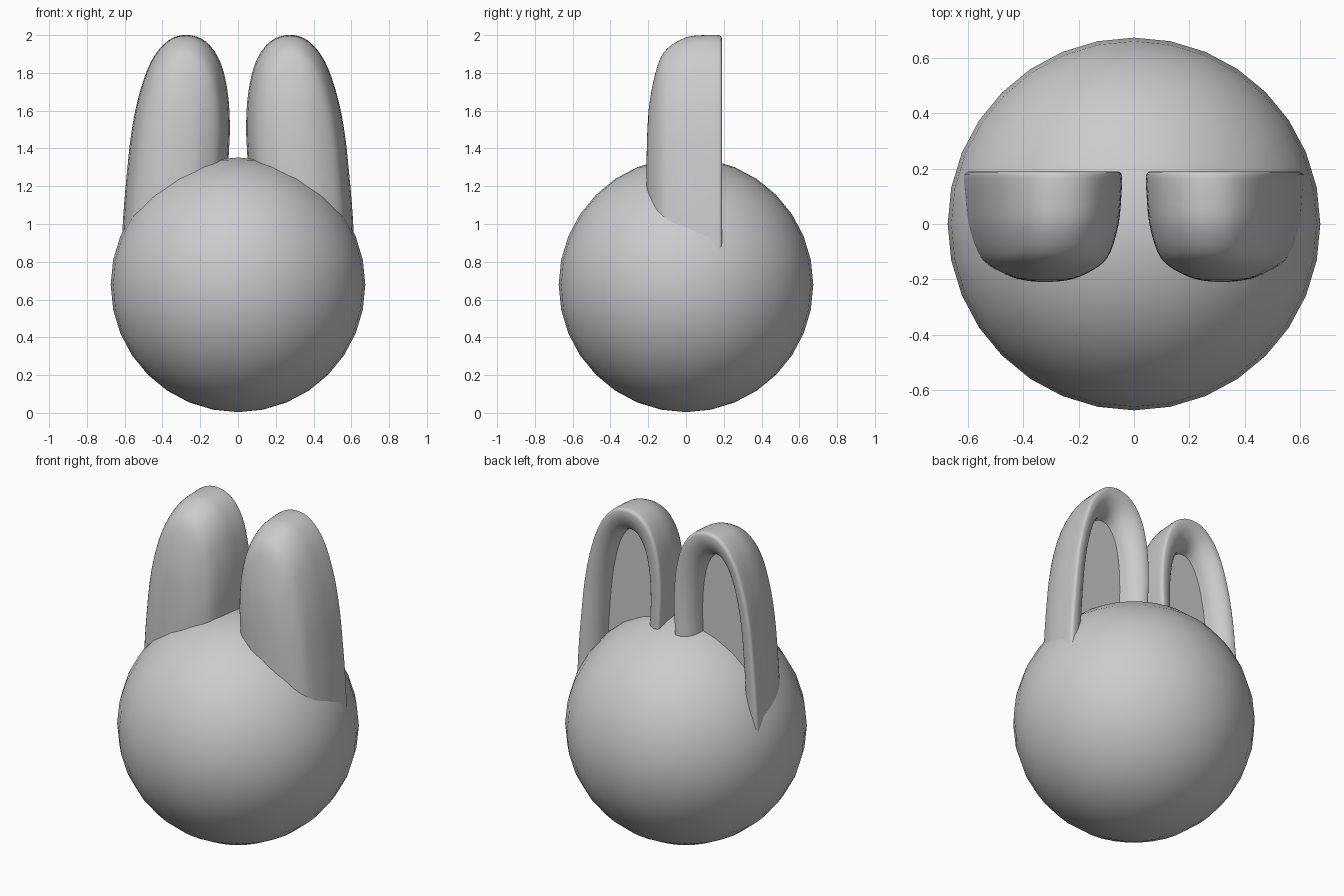
import bpy, bmesh
from mathutils import Vector

if "Cube" in bpy.data.objects:
    bpy.data.objects.remove(bpy.data.objects["Cube"])


def spline(pts, steps):
    """Catmull-Rom curve through the points."""
    p = [Vector(q) for q in pts]
    p = [2 * p[0] - p[1]] + p + [2 * p[-1] - p[-2]]
    out = []
    for i in range(1, len(p) - 2):
        a, b, c, d = p[i - 1:i + 3]
        for k in range(steps):
            t = k / steps
            out.append(0.5 * (2 * b + (c - a) * t + (2 * a - 5 * b + 4 * c - d) * t * t
                              + (3 * b - a - 3 * c + d) * t ** 3))
    return out + [p[-2]]


# round head
bpy.ops.mesh.primitive_uv_sphere_add(segments=32, ring_count=16, radius=0.674, location=(0, 0, 0.678))
head = bpy.context.object
head.name = "head"
bpy.ops.object.shade_smooth()

# ear outline (x, z), from the outer base over the tip to the inner base
outline = spline([(0.617, 0.85), (0.607, 1.05), (0.59, 1.25), (0.565, 1.48), (0.525, 1.68),
                  (0.46, 1.86), (0.37, 1.97), (0.27, 2.0), (0.17, 1.965), (0.095, 1.86),
                  (0.055, 1.7), (0.043, 1.52), (0.05, 1.35), (0.06, 1.15), (0.07, 0.85)], 4)

# ear layers (y, width scale, height scale): domed front, rounded rim, recessed back panel
layers = spline([(-0.21, 0.03, 0.05), (-0.205, 0.25, 0.36), (-0.19, 0.45, 0.58), (-0.15, 0.71, 0.80),
                 (-0.10, 0.85, 0.91), (0.0, 0.955, 0.985), (0.10, 0.99, 1.0), (0.165, 1.0, 1.0),
                 (0.184, 0.985, 0.993), (0.19, 0.94, 0.97), (0.185, 0.83, 0.92),
                 (0.16, 0.70, 0.855), (0.12, 0.61, 0.81), (0.07, 0.57, 0.79)], 3)

MID_X, MID_Z = 0.32, 1.2
bm = bmesh.new()
rings = []
for y, sx, sz in layers:
    rings.append([bm.verts.new((MID_X + (x - MID_X) * sx, y,
                                MID_Z + (z - MID_Z) * sz if z > MID_Z else z))
                  for x, z in outline])
n = len(outline)
for a, b in zip(rings, rings[1:]):
    for i in range(n):
        j = (i + 1) % n
        bm.faces.new((a[i], a[j], b[j], b[i]))
bm.faces.new(rings[0])
bm.faces.new(rings[-1][::-1])
bmesh.ops.recalc_face_normals(bm, faces=bm.faces)
mesh = bpy.data.meshes.new("ears")
bm.to_mesh(mesh)
bm.free()
ears = bpy.data.objects.new("ears", mesh)
bpy.context.collection.objects.link(ears)

# smooth shading with a crisp panel edge, then the second ear
bpy.ops.object.select_all(action='DESELECT')
ears.select_set(True)
bpy.context.view_layer.objects.active = ears
bpy.ops.object.shade_smooth_by_angle(angle=0.7)
mirror = ears.modifiers.new("mirror", 'MIRROR')
mirror.use_mirror_merge = False
